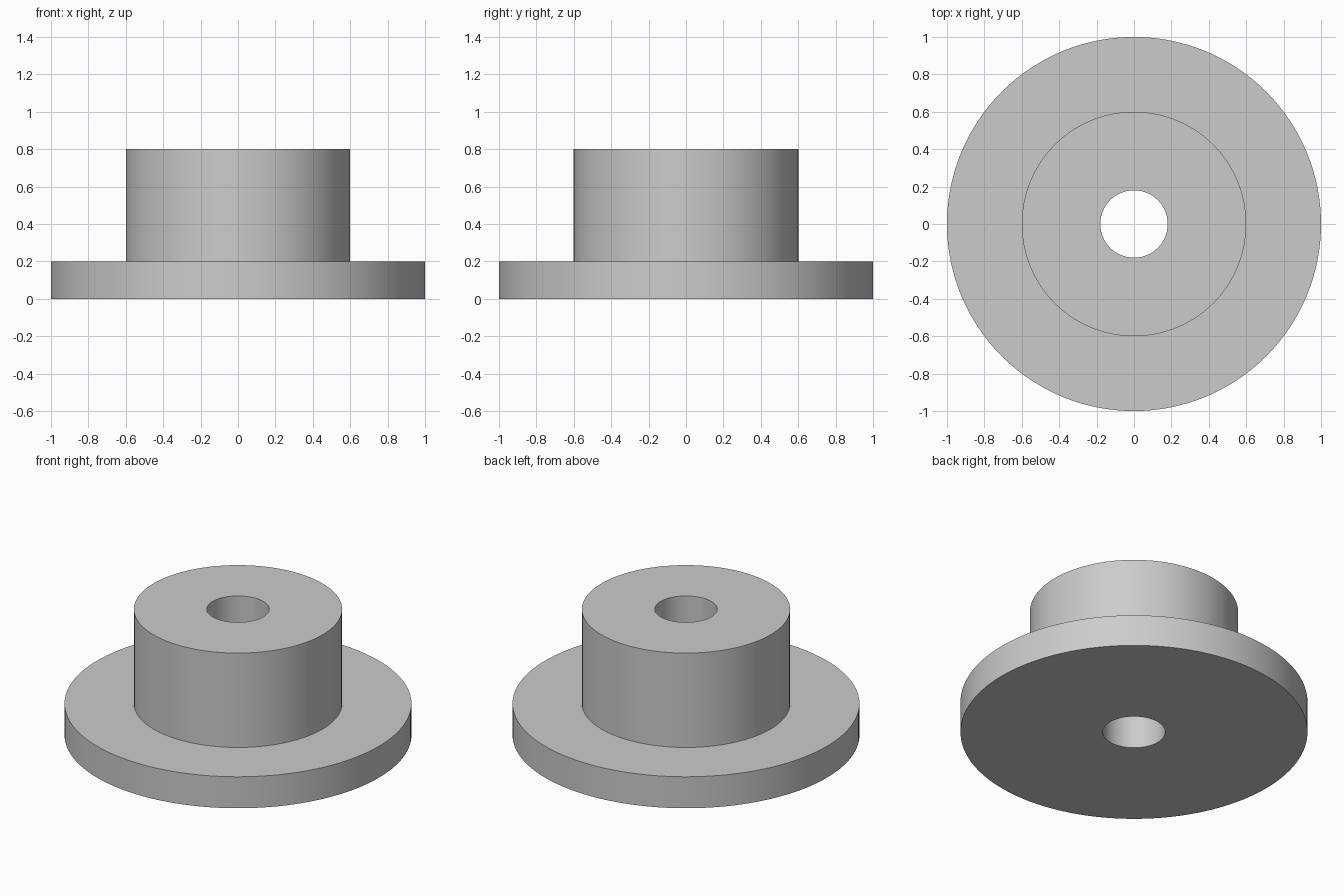
import bpy, bmesh, math

if "Cube" in bpy.data.objects:
    bpy.data.objects.remove(bpy.data.objects["Cube"])

SEGMENTS = 128
BORE, HUB, FLANGE = 0.18, 0.6, 1.0   # radii
STEP, TOP = 0.2, 0.8                 # heights

# Closed cross-section (radius, height) of the flanged bushing
profile = [(BORE, 0), (FLANGE, 0), (FLANGE, STEP), (HUB, STEP), (HUB, TOP), (BORE, TOP)]

# Revolve the cross-section around z
bm = bmesh.new()
rings = []
for i in range(SEGMENTS):
    a = 2 * math.pi * i / SEGMENTS
    rings.append([bm.verts.new((r * math.cos(a), r * math.sin(a), z)) for r, z in profile])
for i, ring in enumerate(rings):
    following = rings[(i + 1) % SEGMENTS]
    for j in range(len(profile)):
        k = (j + 1) % len(profile)
        bm.faces.new((ring[j], following[j], following[k], ring[k]))
bmesh.ops.recalc_face_normals(bm, faces=bm.faces[:])

mesh = bpy.data.meshes.new("flanged_bushing")
bm.to_mesh(mesh)
bm.free()
bushing = bpy.data.objects.new("flanged_bushing", mesh)
bpy.context.collection.objects.link(bushing)

# Plain grey metal
grey = bpy.data.materials.new("grey")
grey.diffuse_color = (0.6, 0.6, 0.6, 1)
grey.use_nodes = True
grey.node_tree.nodes["Principled BSDF"].inputs["Base Color"].default_value = grey.diffuse_color
mesh.materials.append(grey)

# Smooth round walls, sharp rims
bpy.context.view_layer.objects.active = bushing
bushing.select_set(True)
bpy.ops.object.shade_smooth_by_angle(angle=math.radians(30))
